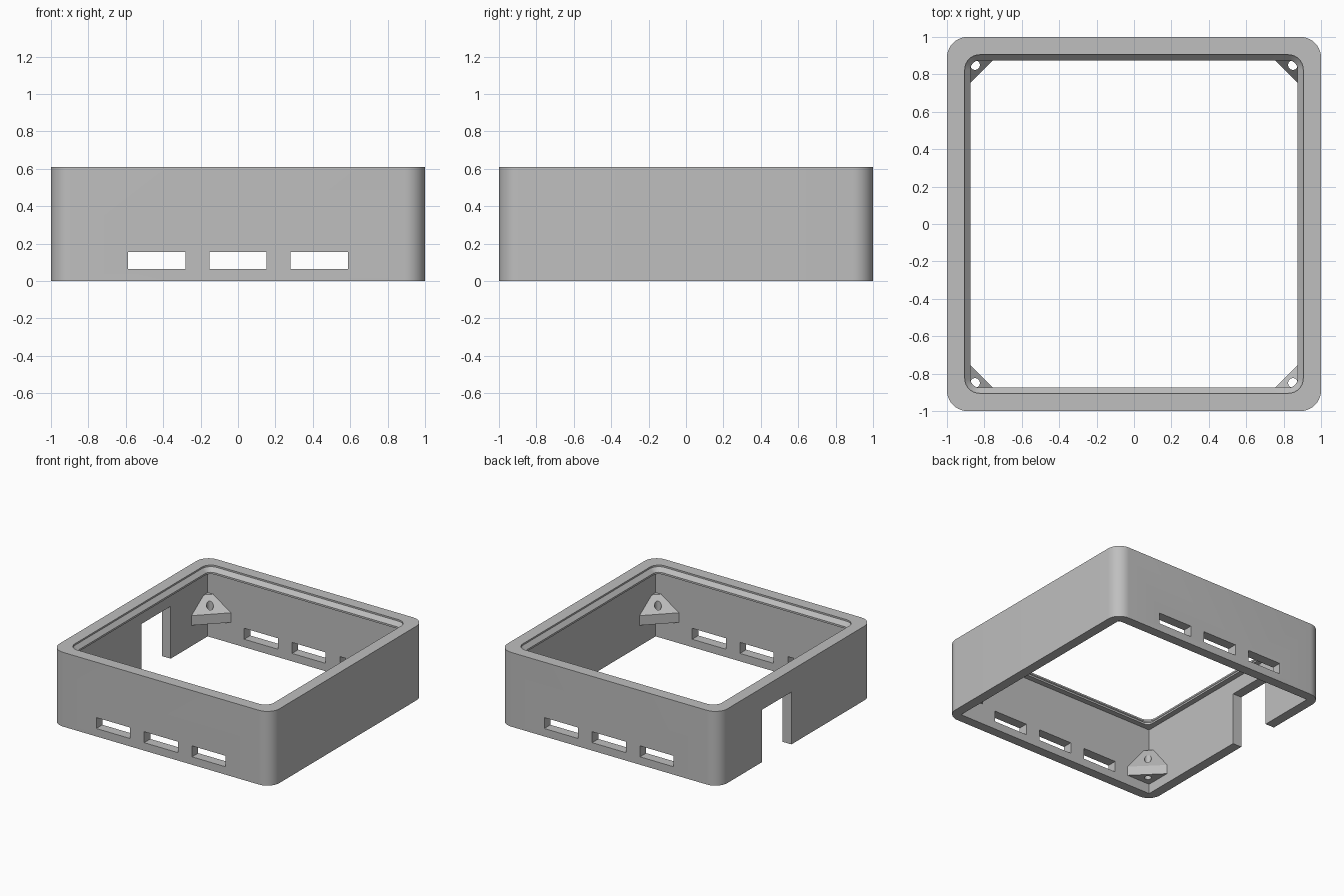
import bpy
import bmesh
import math
from mathutils import Matrix, Vector

cube = bpy.data.objects.get("Cube")
if cube:
    bpy.data.objects.remove(cube, do_unlink=True)

HEIGHT = 0.61
INNER = 0.92      # half width of the room inside the walls
LIP_BASE = 0.55

grey = bpy.data.materials.new("plain grey")
grey.use_nodes = True
colour = (0.52, 0.52, 0.52, 1)
grey.diffuse_color = colour
grey.node_tree.nodes["Principled BSDF"].inputs["Base Color"].default_value = colour


def finish(name, bm):
    bmesh.ops.recalc_face_normals(bm, faces=bm.faces)
    mesh = bpy.data.meshes.new(name)
    bm.to_mesh(mesh)
    bm.free()
    mesh.materials.append(grey)
    obj = bpy.data.objects.new(name, mesh)
    bpy.context.collection.objects.link(obj)
    return obj


def rounded_loft(name, sections, steps=10):
    """Solid through rounded squares given as (half width, radius, z)."""
    bm = bmesh.new()
    loops = []
    for half, r, z in sections:
        loop = []
        for q in range(4):
            mid = math.radians(45 + 90 * q)
            cx = math.copysign(half - r, math.cos(mid))
            cy = math.copysign(half - r, math.sin(mid))
            for i in range(steps + 1):
                a = math.radians(90 * (q + i / steps))
                loop.append(bm.verts.new((cx + r * math.cos(a), cy + r * math.sin(a), z)))
        loops.append(loop)
    n = len(loops[0])
    for low, high in zip(loops, loops[1:]):
        for i in range(n):
            j = (i + 1) % n
            bm.faces.new((low[i], low[j], high[j], high[i]))
    bm.faces.new(loops[0])
    bm.faces.new(loops[-1])
    return finish(name, bm)


def box(name, lo, hi):
    bm = bmesh.new()
    lo, hi = Vector(lo), Vector(hi)
    size = hi - lo
    bmesh.ops.create_cube(bm, size=1, matrix=Matrix.Translation((lo + hi) / 2)
                          @ Matrix.Diagonal((*size, 1)))
    return finish(name, bm)


def cut(target, cutter):
    mod = target.modifiers.new("cut", "BOOLEAN")
    mod.operation = "DIFFERENCE"
    mod.solver = "EXACT"
    mod.object = cutter
    bpy.context.view_layer.objects.active = target
    bpy.ops.object.modifier_apply(modifier=mod.name)
    bpy.data.objects.remove(cutter, do_unlink=True)


# Outer wall with a square room and a rounded, chamfered lip opening
frame = rounded_loft("frame_wall", [(1, 0.11, 0), (1, 0.11, HEIGHT)])
cut(frame, box("room_cutter", (-INNER, -INNER, -0.5), (INNER, INNER, LIP_BASE)))
cut(frame, rounded_loft("lip_cutter", [(0.875, 0.05, 0.4), (0.875, 0.05, 0.565),
                                       (0.905, 0.08, 0.597), (0.905, 0.08, 0.8)]))

# Vent slots through front and back walls
for x in (-0.435, 0, 0.435):
    cut(frame, box("slot_cutter", (x - 0.153, -1.5, 0.065), (x + 0.153, 1.5, 0.155)))

# Doorway in the wall on the -x side
cut(frame, box("door_cutter", (-1.5, 0.06, -0.5), (-0.7, 0.44, 0.43)))

bpy.ops.object.select_all(action="DESELECT")
frame.select_set(True)
bpy.context.view_layer.objects.active = frame
bpy.ops.object.shade_smooth_by_angle(angle=math.radians(25))


# Triangular screw mounts in the four inner corners
def corner_mount(name, sx, sy, bottom, front_top, peak):
    bm = bmesh.new()
    for leg, z in ((0.21, bottom), (0.21, front_top), (0.05, peak)):
        bm.verts.new((sx * INNER, sy * (INNER - leg), z))
        bm.verts.new((sx * (INNER - leg), sy * INNER, z))
    for z in (bottom, peak):
        bm.verts.new((sx * INNER, sy * INNER, z))
    bmesh.ops.convex_hull(bm, input=bm.verts)
    bmesh.ops.dissolve_limit(bm, angle_limit=0.01, verts=bm.verts, edges=bm.edges)
    mount = finish(name, bm)
    bm = bmesh.new()
    bmesh.ops.create_cone(bm, cap_ends=True, segments=20, radius1=0.026, radius2=0.026,
                          depth=2, matrix=Matrix.Translation((sx * 0.85, sy * 0.85, 0)))
    cut(mount, finish("screw_hole_cutter", bm))


for side in (-1, 1):
    corner_mount("high_mount", side, -side, 0.17, 0.25, 0.36)
    corner_mount("low_mount", side, side, 0.08, 0.155, 0.355)
